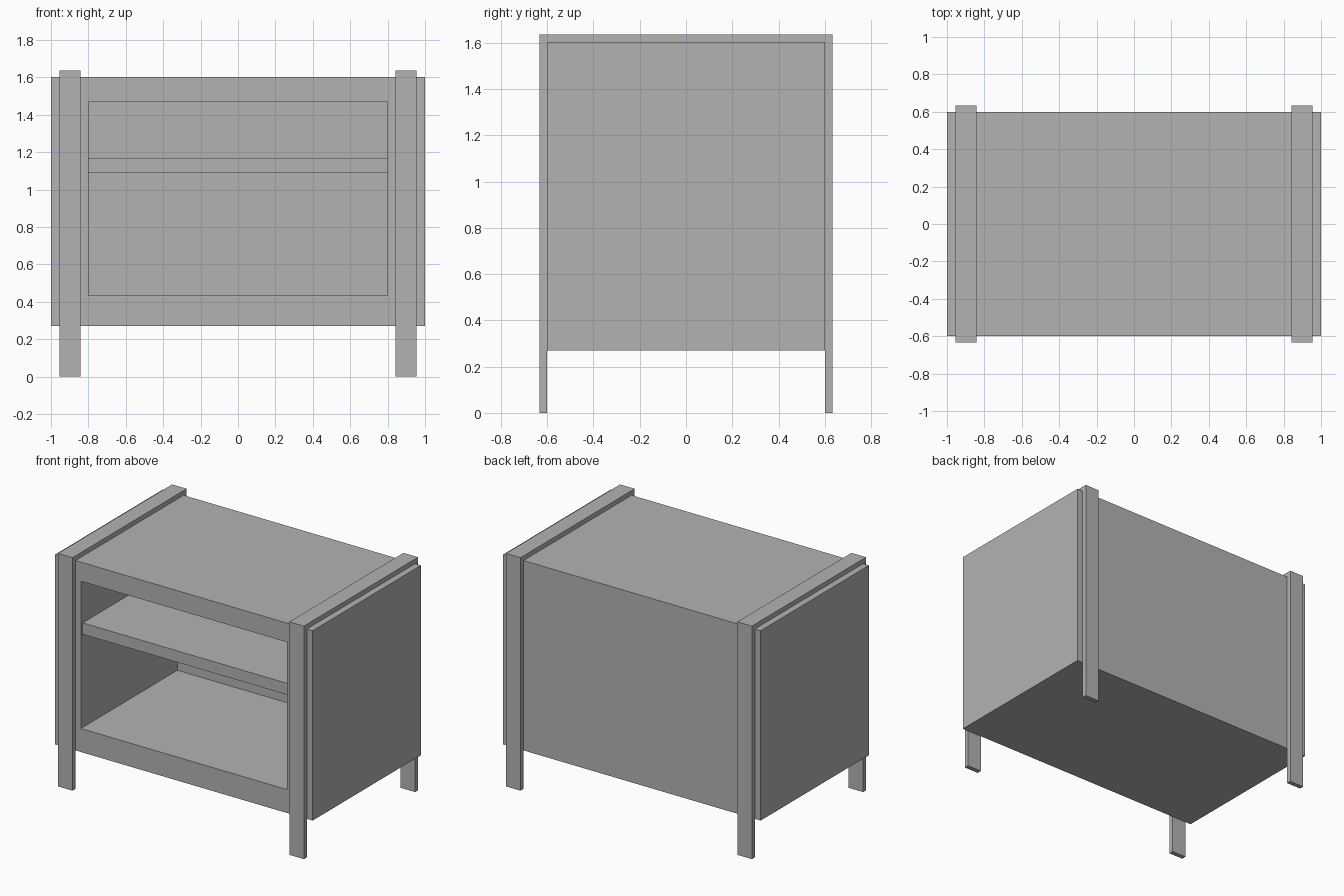
import bpy
import bmesh

cube = bpy.data.objects.get("Cube")
if cube:
    bpy.data.objects.remove(cube, do_unlink=True)

grey = bpy.data.materials.new("plain_grey")
grey.use_nodes = True
colour = (0.45, 0.45, 0.45, 1)
grey.diffuse_color = colour
grey.node_tree.nodes["Principled BSDF"].inputs["Base Color"].default_value = colour

BASE, TOP, HALF_DEPTH = 0.27, 1.603, 0.6
OPEN_LOW, OPEN_HIGH, OPEN_X = 0.435, 1.469, 0.8
BACK_Y = 0.47
STRAP = 0.033


def finish(name, bm):
    bmesh.ops.recalc_face_normals(bm, faces=bm.faces[:])
    mesh = bpy.data.meshes.new(name)
    bm.to_mesh(mesh)
    bm.free()
    mesh.materials.append(grey)
    obj = bpy.data.objects.new(name, mesh)
    bpy.context.collection.objects.link(obj)
    return obj


def box_mesh(low, high):
    bm = bmesh.new()
    bmesh.ops.create_cube(bm, size=1)
    for v in bm.verts:
        v.co = [h if c > 0 else l for c, l, h in zip(v.co, low, high)]
    return bm


# Cabinet body: a box with a rectangular recess pushed into its front
bm = box_mesh((-1, -HALF_DEPTH, BASE), (1, HALF_DEPTH, TOP))
front = min(bm.faces, key=lambda f: f.calc_center_median().y)
bmesh.ops.inset_region(bm, faces=[front], thickness=0.1)
middle = (BASE + TOP) / 2
for v in front.verts:
    v.co.x = OPEN_X if v.co.x > 0 else -OPEN_X
    v.co.z = OPEN_HIGH if v.co.z > middle else OPEN_LOW
pushed = bmesh.ops.extrude_discrete_faces(bm, faces=[front])["faces"][0]
for v in pushed.verts:
    v.co.y = BACK_Y
finish("cabinet_body", bm)

# Shelf, set slightly back from the front
finish("shelf", box_mesh((-OPEN_X, -0.58, 1.089), (OPEN_X, BACK_Y, 1.169)))

# Leg straps: a flat band up the front, over the top and down the back
outer = HALF_DEPTH + STRAP
profile = [(-outer, 0), (-outer, TOP + STRAP), (outer, TOP + STRAP), (outer, 0),
           (HALF_DEPTH, 0), (HALF_DEPTH, TOP), (-HALF_DEPTH, TOP), (-HALF_DEPTH, 0)]
for side, x in (("left", 0.842), ("right", -0.955)):
    bm = bmesh.new()
    face = bm.faces.new([bm.verts.new((x, y, z)) for y, z in profile])
    grown = bmesh.ops.extrude_face_region(bm, geom=[face])["geom"]
    moved = [g for g in grown if isinstance(g, bmesh.types.BMVert)]
    bmesh.ops.translate(bm, verts=moved, vec=(0.113, 0, 0))
    finish(side + "_leg_strap", bm)
